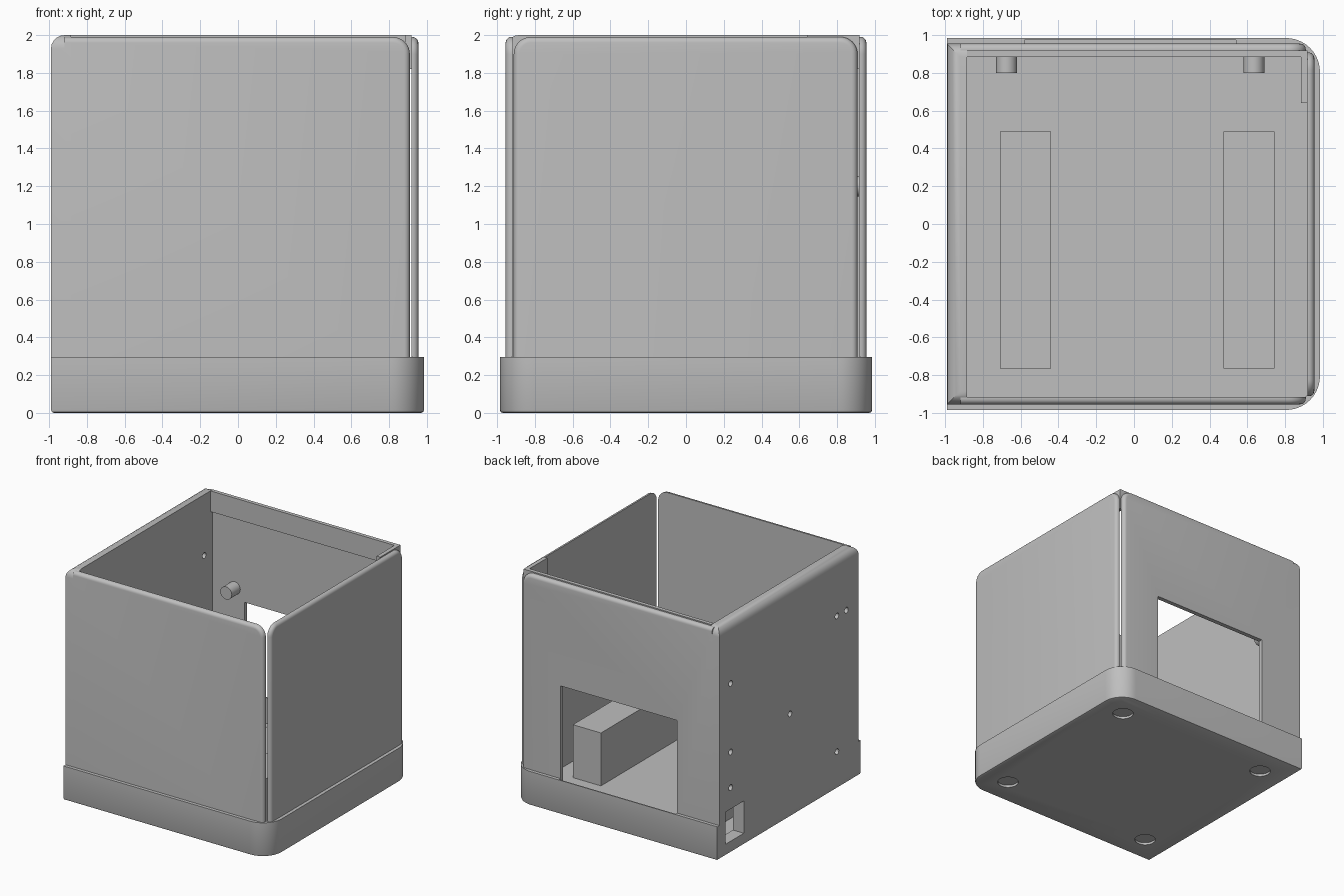
import bpy, bmesh, math
from mathutils import Vector

if "Cube" in bpy.data.objects:
    bpy.data.objects.remove(bpy.data.objects["Cube"])

grey = bpy.data.materials.new("light grey plastic")
grey.use_nodes = True
colour = (0.52, 0.52, 0.52, 1)
grey.diffuse_color = colour
grey.node_tree.nodes["Principled BSDF"].inputs["Base Color"].default_value = colour

PLANES = {"xy": lambda u, v, d: (u, v, d),
          "xz": lambda u, v, d: (u, d, v),
          "yz": lambda u, v, d: (d, u, v)}


def outline(u0, u1, v0, v1, radii, steps=10):
    """Rectangle with one radius per corner, counter-clockwise from the lower left."""
    points = []
    corners = [(u0, v0, 1, 1), (u1, v0, -1, 1), (u1, v1, -1, -1), (u0, v1, 1, -1)]
    for i, ((u, v, su, sv), r) in enumerate(zip(corners, radii)):
        if r == 0:
            points.append((u, v))
            continue
        for k in range(steps + 1):
            a = math.pi + (i + k / steps) * math.pi / 2
            points.append((u + su * r + r * math.cos(a), v + sv * r + r * math.sin(a)))
    return points


def prism(name, plane, points, d0, d1, bevel=0, chosen=None, segments=5):
    """Extrude an outline between two depths and round the chosen edges."""
    bm = bmesh.new()
    place = PLANES[plane]
    low = [bm.verts.new(place(u, v, d0)) for u, v in points]
    high = [bm.verts.new(place(u, v, d1)) for u, v in points]
    bm.faces.new(low)
    bm.faces.new(high)
    n = len(points)
    for i in range(n):
        j = (i + 1) % n
        bm.faces.new((low[i], low[j], high[j], high[i]))
    bmesh.ops.recalc_face_normals(bm, faces=bm.faces)
    if bevel:
        edges = [e for e in bm.edges if chosen(e.verts[0].co, e.verts[1].co)]
        bmesh.ops.bevel(bm, geom=edges, offset=bevel, segments=segments,
                        profile=0.5, affect='EDGES', clamp_overlap=True)
        bmesh.ops.recalc_face_normals(bm, faces=bm.faces)
    mesh = bpy.data.meshes.new(name)
    bm.to_mesh(mesh)
    bm.free()
    mesh.materials.append(grey)
    ob = bpy.data.objects.new(name, mesh)
    bpy.context.collection.objects.link(ob)
    return ob


def block(name, x, y, z, **kw):
    return prism(name, "xy", outline(*x, *y, (0, 0, 0, 0)), *z, **kw)


def disc(name, plane, u, v, r, d0, d1, sides=32):
    points = [(u + r * math.cos(math.tau * k / sides), v + r * math.sin(math.tau * k / sides))
              for k in range(sides)]
    return prism(name, plane, points, d0, d1)


def activate(ob):
    bpy.ops.object.select_all(action='DESELECT')
    ob.select_set(True)
    bpy.context.view_layer.objects.active = ob


def cut(ob, cutters):
    for c in cutters:
        c.hide_render = True
        m = ob.modifiers.new("cut", 'BOOLEAN')
        m.operation, m.object, m.solver = 'DIFFERENCE', c, 'EXACT'
        activate(ob)
        bpy.ops.object.modifier_apply(modifier=m.name)
        bpy.data.objects.remove(c)


def near(a, b, axis, value):
    return abs(a[axis] - value) < 1e-4 and abs(b[axis] - value) < 1e-4


FLOOR, TOP, RIM = 0.07, 1.99, 0.295


def back_opening():
    return block("opening_cutter", (-0.58, 0.54), (0.85, 0.975), (FLOOR + 0.001, 1.1))


# Base tray, open on the -x side, with recessed feet
tray = prism("base_tray", "xy", outline(-0.99, 0.985, -0.985, 0.985, (0, 0.18, 0.18, 0)),
             0, RIM, 0.015, lambda a, b: near(a, b, 2, 0), 2)
hollow = prism("hollow_cutter", "xy", outline(-1.2, 0.956, -0.956, 0.956, (0, 0.15, 0.15, 0)),
               FLOOR, 0.5)
feet = [disc("foot_cutter", "xy", x, y, 0.085, -0.1, 0.02)
        for x in (-0.74, 0.74) for y in (-0.74, 0.74)]
cut(tray, [hollow, back_opening()] + feet)

# Thick side wall with rounded top and drilled holes
side = block("thick_side_wall", (-0.99, -0.885), (-0.955, 0.955), (FLOOR, 2.0),
             bevel=0.07, chosen=lambda a, b: near(a, b, 2, 2.0) and not near(a, b, 0, -0.885))
holes = [(0.8, 1.47), (0.8, 0.875), (0.8, 0.565), (-0.015, 0.895),
         (-0.66, 1.5), (-0.79, 1.5), (-0.66, 0.32)]
cut(side, [disc("hole_cutter", "yz", y, z, 0.025, -1.2, -0.8, 20) for y, z in holes]
    + [block("port_cutter", (-1.2, -0.8), (0.62, 0.87), (0.1, 0.38))])

# Front and back panels, rounded at their free upper corner
panels = {}
for name, s in (("front_panel", -1), ("back_panel", 1)):
    outer = s * 0.955
    panels[name] = prism(
        name, "xz", outline(-0.92, 0.91, FLOOR, TOP, (0, 0, 0.09, 0)), s * 0.917, outer, 0.03,
        lambda a, b: near(a, b, 1, outer) and not near(a, b, 2, FLOOR) and not near(a, b, 0, -0.92))
cut(panels["back_panel"], [back_opening()])

# Thin side panel, rounded at both upper corners
thin = prism("thin_side_panel", "yz", outline(-0.912, 0.908, FLOOR, TOP, (0, 0, 0.09, 0.09)),
             0.92, 0.955, 0.03,
             lambda a, b: near(a, b, 0, 0.955) and not near(a, b, 2, FLOOR))

# Inner lip along the back with a short return
block("back_lip", (-0.885, 0.92), (0.885, 0.918), (1.82, 2.0))
block("lip_return", (0.885, 0.92), (0.64, 0.885), (1.82, 2.0))

# Pegs on the back panel and bars on the floor
pegs = [disc("peg", "xz", x, 1.2, 0.055, 0.80, 0.918) for x in (-0.675, 0.635)]
for x in (-0.71, 0.475):
    block("floor_bar", (x, x + 0.27), (-0.765, 0.49), (FLOOR, 0.53))

for ob in [tray, side, thin, *panels.values(), *pegs]:
    activate(ob)
    bpy.ops.object.shade_smooth_by_angle(angle=math.radians(32))
